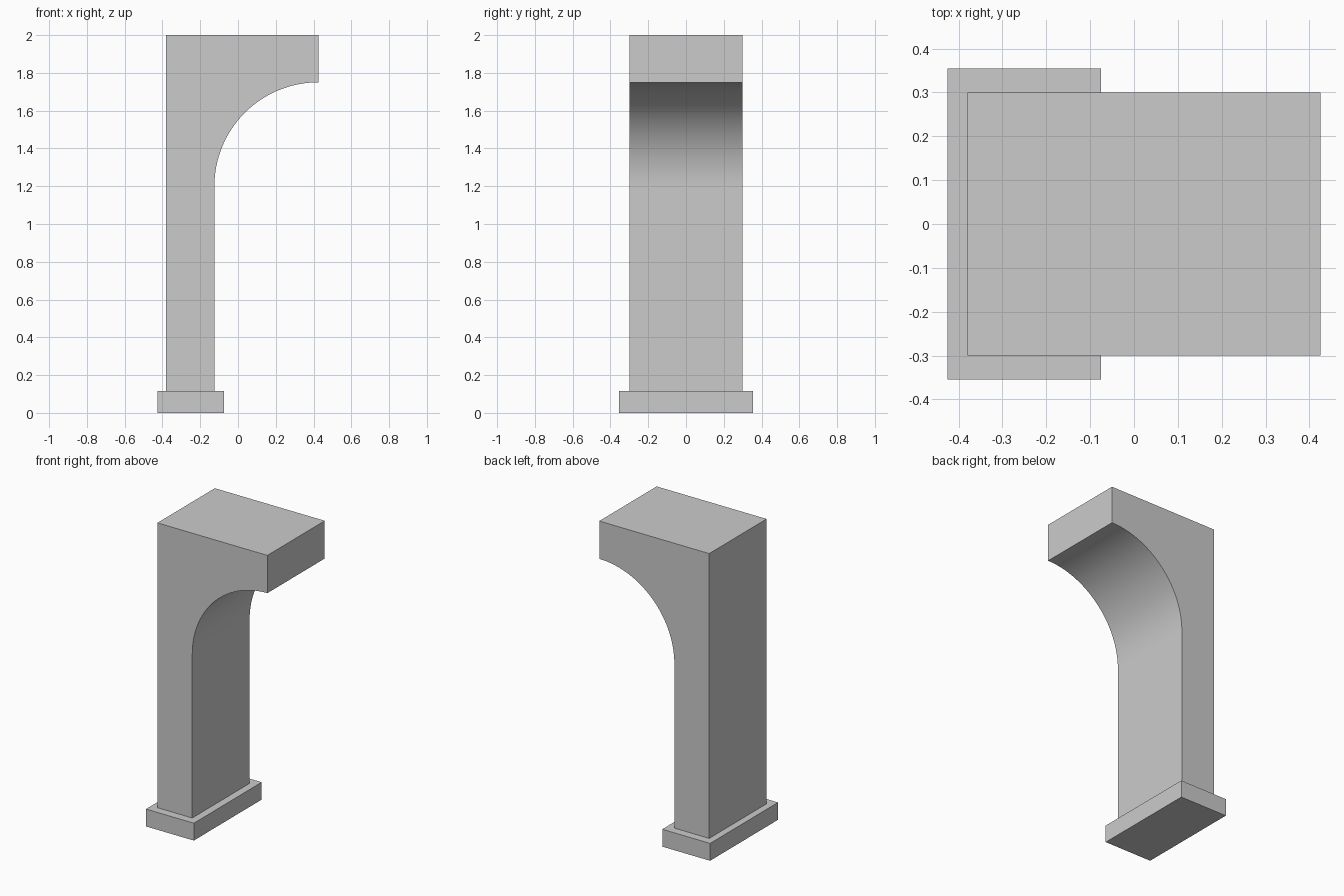
import bpy
import bmesh
from math import cos, sin, pi, radians

cube = bpy.data.objects.get("Cube")
if cube:
    bpy.data.objects.remove(cube, do_unlink=True)

stone = bpy.data.materials.new("light_grey_stone")
stone.use_nodes = True
colour = (0.6, 0.6, 0.6, 1)
stone.diffuse_color = colour
stone.node_tree.nodes["Principled BSDF"].inputs["Base Color"].default_value = colour


def extrude_profile(name, profile, half_depth):
    """Extrude an x-z outline symmetrically along y."""
    bm = bmesh.new()
    face = bm.faces.new([bm.verts.new((x, -half_depth, z)) for x, z in profile])
    result = bmesh.ops.extrude_face_region(bm, geom=[face])
    moved = [v for v in result["geom"] if isinstance(v, bmesh.types.BMVert)]
    bmesh.ops.translate(bm, verts=moved, vec=(0, 2 * half_depth, 0))
    bmesh.ops.recalc_face_normals(bm, faces=bm.faces)
    mesh = bpy.data.meshes.new(name)
    bm.to_mesh(mesh)
    bm.free()
    mesh.materials.append(stone)
    obj = bpy.data.objects.new(name, mesh)
    bpy.context.collection.objects.link(obj)
    return obj


LEFT, INNER, RIGHT = -0.38, -0.125, 0.425
BASE_TOP, ARCH_TOP, TOP = 0.115, 1.75, 2.0

# Plinth under the post
extrude_profile("base_plinth",
                [(-0.425, 0), (-0.075, 0), (-0.075, BASE_TOP), (-0.425, BASE_TOP)], 0.355)

# Post and overhang joined by a quarter-circle arch
radius = RIGHT - INNER
steps = 32
arch = []
for i in range(steps + 1):
    a = pi / 2 * i / steps
    arch.append((RIGHT - radius * cos(a), ARCH_TOP - radius + radius * sin(a)))
outline = [(LEFT, BASE_TOP), (INNER, BASE_TOP)] + arch + [(RIGHT, TOP), (LEFT, TOP)]
post = extrude_profile("half_arch_post", outline, 0.3)

bpy.ops.object.select_all(action="DESELECT")
post.select_set(True)
bpy.context.view_layer.objects.active = post
bpy.ops.object.shade_smooth_by_angle(angle=radians(30))
